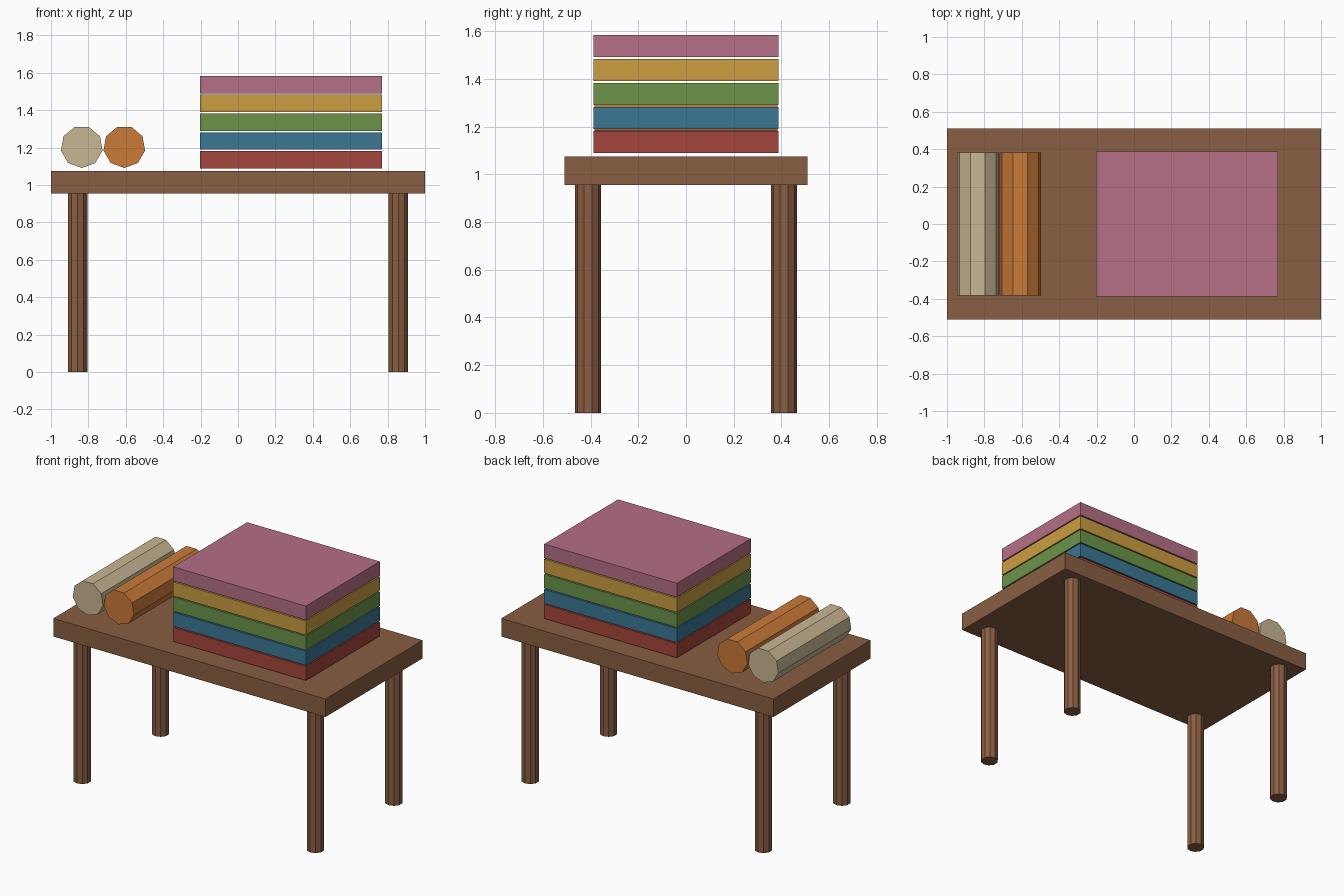
import bpy
from math import radians

default = bpy.data.objects.get("Cube")
if default:
    bpy.data.objects.remove(default, do_unlink=True)


def material(name, hex_code):
    """Flat material from an sRGB hex colour, stored as linear values."""
    channels = [int(hex_code[i:i + 2], 16) / 255 for i in (0, 2, 4)]
    linear = [c / 12.92 if c < 0.04045 else ((c + 0.055) / 1.055) ** 2.4 for c in channels]
    mat = bpy.data.materials.new(name)
    mat.use_nodes = True
    mat.diffuse_color = (*linear, 1)
    mat.node_tree.nodes["Principled BSDF"].inputs["Base Color"].default_value = (*linear, 1)
    return mat


def finish(name, mat):
    obj = bpy.context.object
    obj.name = name
    obj.data.name = name
    obj.data.materials.append(mat)
    bpy.ops.object.transform_apply(location=False, rotation=True, scale=True)
    return obj


def box(name, center, size, mat):
    bpy.ops.mesh.primitive_cube_add(size=1, location=center)
    bpy.context.object.scale = size
    return finish(name, mat)


def prism(name, sides, radius, length, center, mat, tilt=0):
    bpy.ops.mesh.primitive_cylinder_add(vertices=sides, radius=radius, depth=length,
                                        location=center, rotation=(tilt, 0, 0))
    return finish(name, mat)


wood = material("brown wood", "895E42")

# Table top
TOP_Z, TOP_THICK = 1.075, 0.12
UNDER_Z = TOP_Z - TOP_THICK
box("table_top", (0, 0, TOP_Z - TOP_THICK / 2), (2, 1.02, TOP_THICK), wood)

# Four ten-sided legs
for x_side, x_sign in (("left", 1), ("right", -1)):
    for y_side, y_sign in (("front", -1), ("back", 1)):
        prism(f"{y_side}_{x_side}_leg", 10, 0.0547, UNDER_Z,
              (x_sign * 0.857, y_sign * 0.411, UNDER_Z / 2), wood)

# Stack of folded cloths
cloths = [("red", "A5463B"), ("blue", "3B7795"), ("green", "6C944A"),
          ("gold", "CB9D41"), ("pink", "B66F86")]
for i, (colour, code) in enumerate(cloths):
    box(f"{colour}_folded_cloth", (0.283, 0, 1.135 + i * 0.1005),
        (0.975, 0.775, 0.093), material(f"{colour} cloth", code))

# Two nine-sided cloth rolls lying front to back
rolls = [("cream", "C9B793", -0.8355), ("orange", "CB7A39", -0.608)]
for colour, code, x in rolls:
    prism(f"{colour}_cloth_roll", 9, 0.1128, 0.765, (x, 0, 1.204),
          material(f"{colour} cloth", code), tilt=radians(-90))
